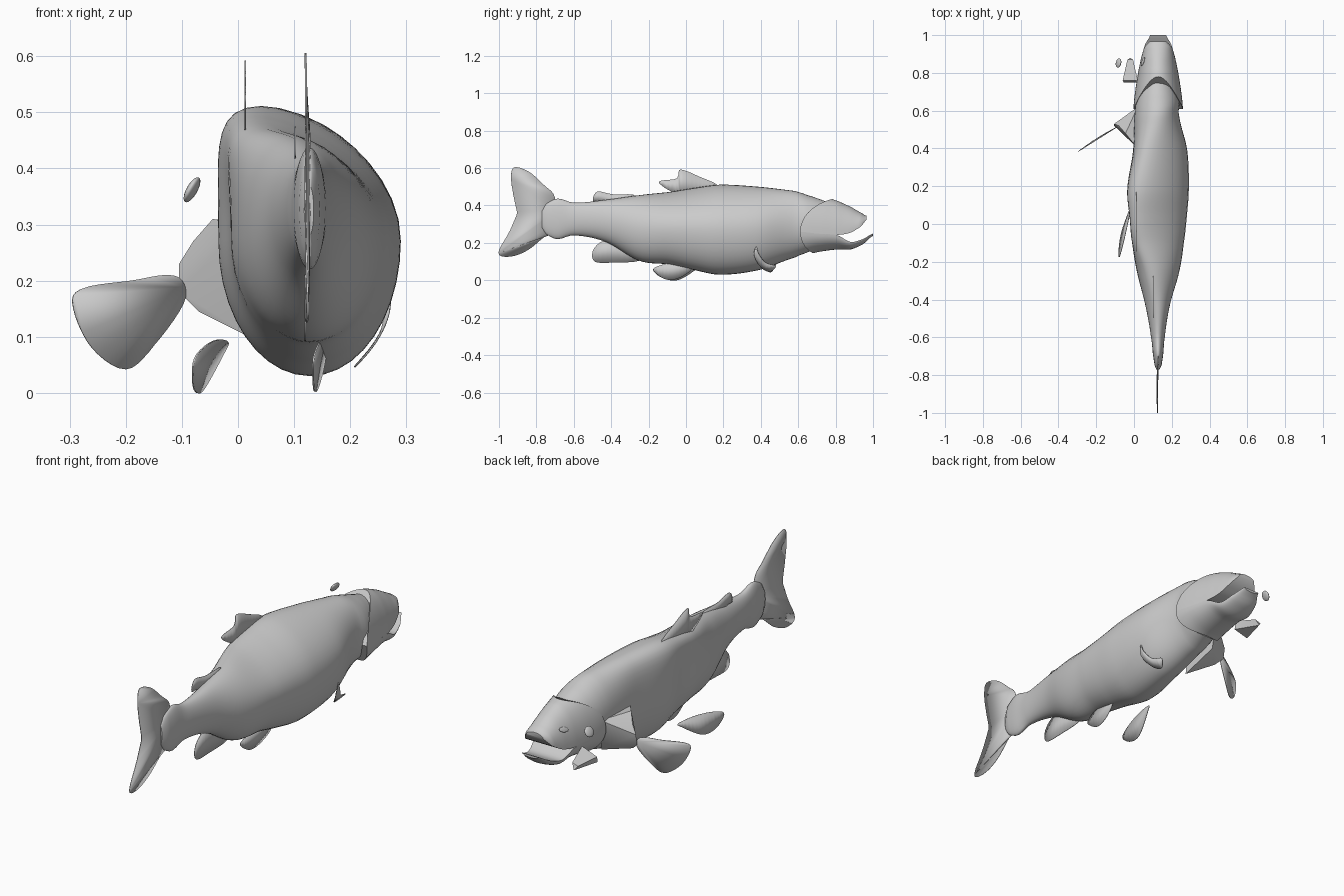
import bpy, bmesh, math
from mathutils import Vector

cube = bpy.data.objects.get("Cube")
if cube:
    bpy.data.objects.remove(cube, do_unlink=True)

grey = bpy.data.materials.new("plain_grey")
grey.use_nodes = True
grey.diffuse_color = (0.6, 0.6, 0.6, 1)
grey.node_tree.nodes["Principled BSDF"].inputs["Base Color"].default_value = (0.6, 0.6, 0.6, 1)


def finish(name, bm, angle=40):
    bmesh.ops.recalc_face_normals(bm, faces=bm.faces)
    mesh = bpy.data.meshes.new(name)
    bm.to_mesh(mesh)
    bm.free()
    mesh.materials.append(grey)
    obj = bpy.data.objects.new(name, mesh)
    bpy.context.collection.objects.link(obj)
    bpy.ops.object.select_all(action='DESELECT')
    bpy.context.view_layer.objects.active = obj
    obj.select_set(True)
    bpy.ops.object.shade_smooth_by_angle(angle=math.radians(angle))
    return obj


def spline(a, b, c, d, t):
    return 0.5 * (2*b + (c - a)*t + (2*a - 5*b + 4*c - d)*t*t + (3*b - a - 3*c + d)*t**3)


def sample(stations, y):
    """Smoothly read a station table at length y."""
    y = min(max(y, stations[0][0]), stations[-1][0])
    last = len(stations) - 1
    i = max(k for k in range(last) if stations[k][0] <= y)
    b, c = stations[i], stations[i + 1]
    a, d = stations[max(i - 1, 0)], stations[min(i + 2, last)]
    t = (y - b[0]) / (c[0] - b[0])
    return [spline(*v, t) for v in zip(a[1:], b[1:], c[1:], d[1:])]


def loft(name, rings):
    bm = bmesh.new()
    rows = [[bm.verts.new(p) for p in ring] for ring in rings]
    n = len(rows[0])
    for r, s in zip(rows, rows[1:]):
        for i in range(n):
            j = (i + 1) % n
            bm.faces.new((r[i], r[j], s[j], s[i]))
    bm.faces.new(rows[0])
    bm.faces.new(rows[-1])
    return finish(name, bm)


def sheet(name, outline, place, steps=5):
    """Thin fin from a smooth closed outline."""
    n = len(outline)
    bm = bmesh.new()
    verts = []
    for i in range(n):
        p = [Vector(outline[(i + k) % n]) for k in (-1, 0, 1, 2)]
        for s in range(steps):
            verts.append(bm.verts.new(place(*spline(*p, s / steps))))
    face = bm.faces.new(verts)
    bmesh.ops.triangulate(bm, faces=[face])
    obj = finish(name, bm)
    solid = obj.modifiers.new("thickness", 'SOLIDIFY')
    solid.thickness = 0.003
    solid.offset = 0
    return obj


# Trunk: length, left edge, right edge, top, bottom, lean of the back
trunk = [(-0.77, .118, .135, .37, .28, 0), (-0.755, .11, .145, .405, .25, 0),
         (-0.69, .10, .155, .437, .22, 0), (-0.6, .09, .163, .415, .24, 0),
         (-0.43, .06, .19, .43, .205, 0), (-0.25, .015, .24, .455, .105, -.03),
         (-0.09, -.01, .265, .472, .085, -.08), (0.02, -.015, .278, .49, .06, -.1),
         (0.18, -.035, .29, .511, .03, -.09), (0.39, -.005, .282, .50, .055, -.06),
         (0.58, .003, .238, .478, .12, 0), (0.65, .012, .24, .455, .15, 0),
         (0.78, .04, .21, .415, .19, 0)]
rings = []
for k in range(73):
    y = -0.77 + 1.55 * k / 72
    xl, xr, zt, zb, lean = sample(trunk, y)
    ring = []
    for i in range(40):
        a = math.tau * i / 40
        c, s = math.cos(a), math.sin(a)
        x = (xl + xr) / 2 + (xr - xl) / 2 * c + (lean * s * s if s > 0 else 0)
        ring.append((x, y, (zt + zb) / 2 + (zt - zb) / 2 * s))
    rings.append(ring)
loft("body", rings)

# Head halves: length, half width, outer height, mouth height
skull = [(.61, .131, .478, .26), (.7, .122, .457, .25), (.81, .105, .425, .243),
         (.88, .09, .393, .255), (.94, .072, .36, .29), (.965, .045, .345, .325)]
jaw = [(.61, .131, .125, .26), (.7, .122, .15, .25), (.81, .105, .165, .241),
       (.88, .088, .165, .205), (.95, .07, .195, .222), (1.0, .042, .238, .25)]
for name, table, sweep in (("upper_head", skull, .17), ("lower_jaw", jaw, .07)):
    rings = []
    end = table[-1][0]
    for k in range(25):
        t = k / 24
        ring = []
        for i in range(25):
            a = math.pi * i / 24
            # curved gill edge at the rear, straight toward the snout
            back = .61 + sweep * math.sin(a) ** 2
            y = back + (end - back) * t
            w, outer, mouth = sample(table, y)
            ring.append((.128 + w * math.cos(a), y, mouth + (outer - mouth) * math.sin(a)))
        rings.append(ring)
    loft(name, rings)

# Fins along the middle, drawn as length and height
sheet("tail_fin", [(-.70, .44), (-.76, .51), (-.84, .58), (-.92, .604), (-.935, .54),
                   (-.92, .44), (-.905, .35), (-.95, .25), (-.998, .165), (-.99, .13),
                   (-.92, .13), (-.84, .165), (-.76, .23), (-.70, .27)],
      lambda y, z: (.128 + .02 * math.sin((y + .7) * 9) * .4, y, z))
sheet("dorsal_fin", [(.17, .505), (.07, .555), (-.03, .592), (-.048, .545), (-.145, .527),
                     (-.08, .475), (0, .45), (.1, .46)], lambda y, z: (.013, y, z))
sheet("adipose_fin", [(-.275, .455), (-.39, .46), (-.475, .474), (-.498, .425),
                      (-.46, .42), (-.35, .40)], lambda y, z: (.102, y, z))
sheet("anal_fin", [(-.43, .215), (-.495, .165), (-.488, .1), (-.38, .095), (-.25, .105),
                   (-.24, .16), (-.33, .2)], lambda y, z: (.12, y, z))

# Pelvic pair
sheet("right_pelvic_fin", [(-.175, .06), (-.14, .02), (-.08, .0), (-.02, .01), (.07, .07),
                           (.085, .09), (0, .095), (-.1, .085)],
      lambda y, z: (-.045 + .2 * y + .25 * (z - .05), y, z))
sheet("left_pelvic_fin", [(-.175, .06), (-.13, .015), (-.08, .002), (-.02, .02), (.03, .06),
                          (0, .1), (-.1, .09)],
      lambda y, z: (.15 + .1 * y + .1 * (z - .04), y, z))

# Pectoral pair: one spread outward, one folded against the flank
sheet("right_pectoral_fin", [(-.1, .2), (-.13, .21), (-.19, .2), (-.28, .185), (-.293, .15),
                             (-.26, .08), (-.2, .042), (-.15, .085), (-.097, .16)],
      lambda x, z: (x, .38 + .78 * (x + .3) - .7 * (x + .3) ** 2, z))
sheet("left_pectoral_fin", [(.375, .18), (.365, .13), (.40, .07), (.445, .046), (.48, .075),
                            (.425, .095), (.39, .14)],
      lambda y, z: (.272 - 4.2 * max(.17 - z, 0) ** 2, y, z))


def hull(name, points):
    bm = bmesh.new()
    for p in points:
        bm.verts.new(p)
    bmesh.ops.convex_hull(bm, input=bm.verts)
    return finish(name, bm)


# Fleshy base of the spread fin and the loose cheek flap
hull("pectoral_base", [(-.105, .53, .23), (-.105, .52, .18), (-.08, .52, .27),
                       (-.07, .5, .145), (-.045, .48, .31), (.02, .62, .3),
                       (.04, .42, .09), (.03, .6, .15), (.01, .41, .3)])
hull("cheek_flap", [(-.06, .76, .2), (-.055, .75, .17), (.02, .75, .19), (.02, .76, .23),
                    (-.035, .87, .19), (-.005, .87, .2), (-.02, .88, .17)])


def pebble(name, loc, size, turn):
    bpy.ops.mesh.primitive_uv_sphere_add(segments=20, ring_count=12, location=loc, rotation=turn)
    obj = bpy.context.object
    obj.name = name
    obj.scale = size
    obj.data.materials.append(grey)
    bpy.ops.object.shade_smooth()


# Loose eye and the empty socket behind it
pebble("eye", (-.082, .852, .362), (.009, .025, .025), (0, .5, -.2))
pebble("eye_socket", (.047, .86, .34), (.004, .026, .012), (.3, .5, -.2))
